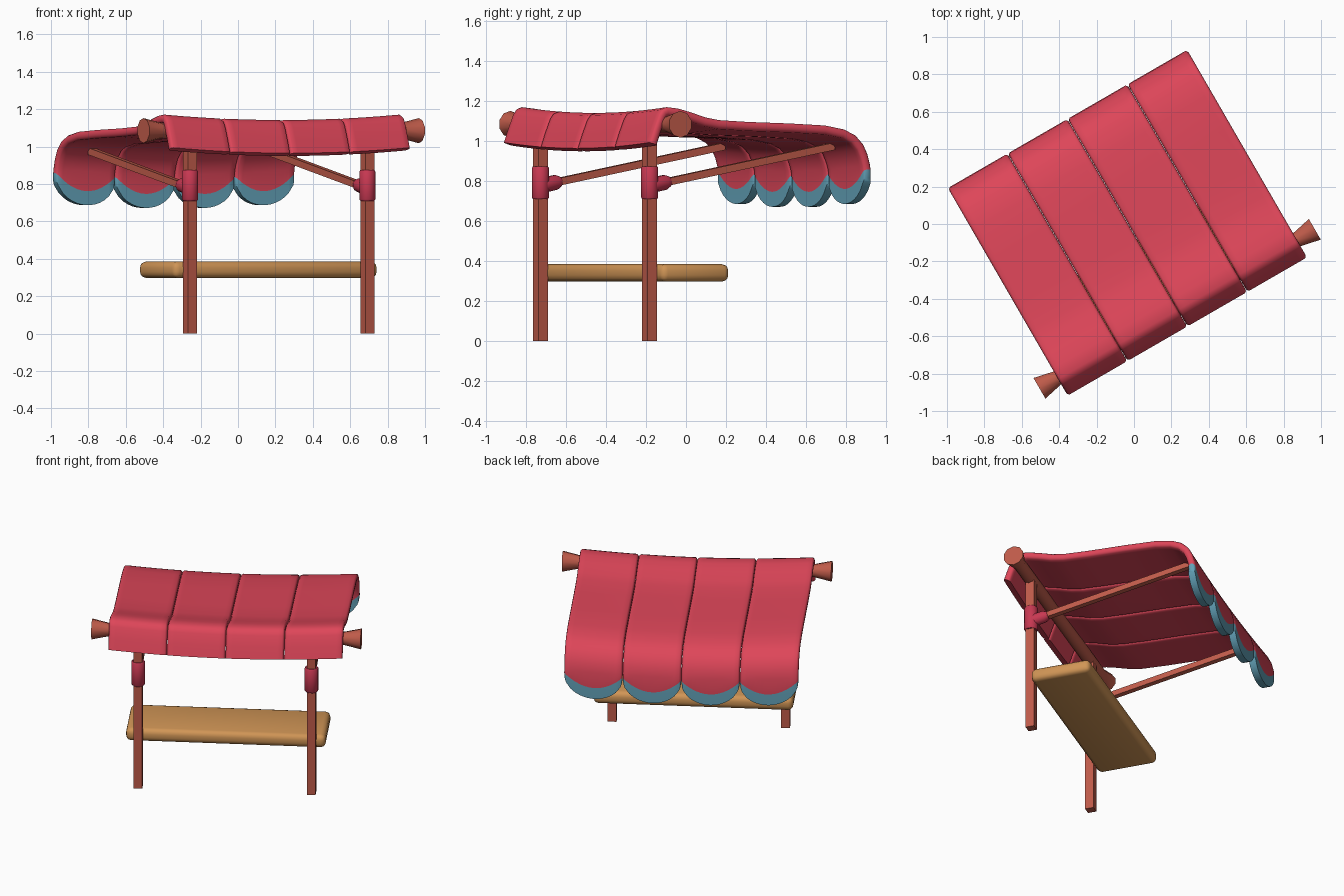
import bpy, bmesh, math
from mathutils import Matrix, Vector

if "Cube" in bpy.data.objects:
    bpy.data.objects.remove(bpy.data.objects["Cube"])

# Built in a local frame (x along the roller, y to the back), then turned 30 degrees
TURN = Matrix.Rotation(math.radians(30), 4, 'Z')
U0 = -0.027          # centre of the stall along the roller


def material(name, rgb):
    m = bpy.data.materials.new(name)
    m.diffuse_color = (*rgb, 1)
    m.use_nodes = True
    m.node_tree.nodes["Principled BSDF"].inputs["Base Color"].default_value = m.diffuse_color
    return m


RED = material("awning red", (0.73, 0.061, 0.10))
TEAL = material("trim teal", (0.125, 0.36, 0.48))
WOOD = material("reddish wood", (0.52, 0.105, 0.068))
BOARD = material("board tan", (0.63, 0.30, 0.092))
COLLAR = material("collar crimson", (0.58, 0.04, 0.085))


def finish(name, bm, *mats, smooth=True):
    bmesh.ops.recalc_face_normals(bm, faces=bm.faces)
    bm.transform(TURN)
    me = bpy.data.meshes.new(name)
    bm.to_mesh(me)
    bm.free()
    for m in mats:
        me.materials.append(m)
    ob = bpy.data.objects.new(name, me)
    bpy.context.collection.objects.link(ob)
    if smooth:
        bpy.ops.object.select_all(action='DESELECT')
        ob.select_set(True)
        bpy.context.view_layer.objects.active = ob
        bpy.ops.object.shade_smooth_by_angle(angle=math.radians(40))
    return ob


def box(name, lo, hi, mat, bevel=0):
    bm = bmesh.new()
    lo, hi = Vector(lo), Vector(hi)
    bmesh.ops.create_cube(bm, size=1, matrix=Matrix.Translation((lo + hi) / 2)
                          @ Matrix.Diagonal((*(hi - lo), 1)))
    if bevel:
        bmesh.ops.bevel(bm, geom=bm.edges[:], offset=bevel, segments=3,
                        profile=0.5, affect='EDGES')
    finish(name, bm, mat, smooth=bevel > 0)


def lathe(name, origin, direction, profile, mat, sides):
    """Solid of revolution; profile is (distance along direction, radius)."""
    bm = bmesh.new()
    rot = Vector(direction).to_track_quat('Z', 'Y').to_matrix().to_4x4()
    m = Matrix.Translation(origin) @ rot
    rings = []
    for d, r in profile:
        rings.append([bm.verts.new(m @ Vector((r * math.cos(a), r * math.sin(a), d)))
                      for a in ((i + 0.5) * math.tau / sides for i in range(sides))])
    for a, b in zip(rings, rings[1:]):
        for i in range(sides):
            j = (i + 1) % sides
            bm.faces.new((a[i], a[j], b[j], b[i]))
    bm.faces.new(rings[0])
    bm.faces.new(rings[-1])
    finish(name, bm, mat, smooth=sides > 4)


# Awning side profile (y, z) from the front lip over the roller to the rear drop
PATH = [(-0.617, 0.995), (-0.592, 1.065), (-0.563, 1.135), (-0.545, 1.16), (-0.515, 1.172),
        (-0.45, 1.165), (-0.376, 1.146), (-0.29, 1.12), (-0.215, 1.107), (-0.05, 1.098),
        (0.2, 1.09), (0.4, 1.08), (0.51, 1.06), (0.575, 1.03), (0.62, 0.985), (0.645, 0.935),
        (0.66, 0.88)]
THICK, HALF = 0.045, 0.184


def awning_strip(k):
    bm = bmesh.new()
    # columns: fraction across the strip and how far the rounded edge sinks
    cols = [(-1, 0.016), (-0.975, 0.006), (-0.93, 0)]
    cols += [(-0.93 + 1.86 * i / 12, 0) for i in range(1, 12)]
    cols += [(0.93, 0), (0.975, 0.006), (1, 0.016)]
    section = cols + [(s, THICK - d) for s, d in reversed(cols)]
    uc = U0 + (k - 1.5) * 2 * HALF * 1.005
    n = len(PATH)
    rows = []
    for r in range(n + 2):
        i = min(r, n - 1)
        a, b = Vector(PATH[max(i - 1, 0)]), Vector(PATH[min(i + 1, n - 1)])
        t = (b - a).normalized()
        nor = Vector((-t.y, t.x)) if r < n - 1 else Vector((1, 0))
        ring = []
        for s, d in section:
            y, z = PATH[i]
            arc = 1 - math.sqrt(max(0, 1 - s * s))
            if r == n:                       # colour line of the scallop
                y, z = 0.664, 0.775 + 0.085 * s * s
            elif r == n + 1:                 # scalloped hem
                y, z = 0.664, 0.70 + 0.15 * arc
            u = uc + s * HALF
            sag = 0.03 * (1 - ((u - U0) / 0.74) ** 2)
            ring.append(bm.verts.new((u, y - nor.x * d, z - nor.y * d - sag)))
        rows.append(ring)
    m = len(section)
    for r in range(n + 1):
        for i in range(m):
            j = (i + 1) % m
            f = bm.faces.new((rows[r][i], rows[r][j], rows[r + 1][j], rows[r + 1][i]))
            f.material_index = 1 if r == n else 0
    # close the front lip and the hem
    for ring, mi in ((rows[0], 0), (rows[-1], 1)):
        for i in range(len(cols) - 1):
            f = bm.faces.new((ring[i], ring[i + 1], ring[m - 2 - i], ring[m - 1 - i]))
            f.material_index = mi
    finish(f"awning_strip_{k + 1}", bm, RED, TEAL)


for k in range(4):
    awning_strip(k)

# Roller with flared ends
lathe("roller", (U0, -0.508, 1.085), (1, 0, 0),
      [(-0.85, 0.067), (-0.74, 0.042), (0.74, 0.042), (0.85, 0.067)], WOOD, 10)

# Posts, collars and support arms
for side, sx in (("left", -1), ("right", 1)):
    x, y = U0 - 0.012 + sx * 0.547, -0.503
    box(side + "_post", (x - 0.0275, y - 0.0275, 0), (x + 0.0275, y + 0.0275, 1.08), WOOD)
    lathe(side + "_collar", (x, y, 0.71), (0, 0, 1),
          [(0, 0.038), (0.008, 0.044), (0.157, 0.044), (0.165, 0.038)], COLLAR, 12)
    start, end = Vector((x, y, 0.778)), Vector((x, 0.555, 0.975))
    d = end - start
    lathe(side + "_collar_branch", start, d,
          [(0, 0.04), (0.09, 0.038), (0.115, 0.026)], COLLAR, 12)
    lathe(side + "_arm", start, d, [(0.03, 0.026), (d.length, 0.026)], WOOD, 4)

# Counter board behind the posts
box("counter_board", (U0 - 0.64, -0.478, 0.298), (U0 + 0.62, -0.085, 0.385), BOARD, 0.032)
